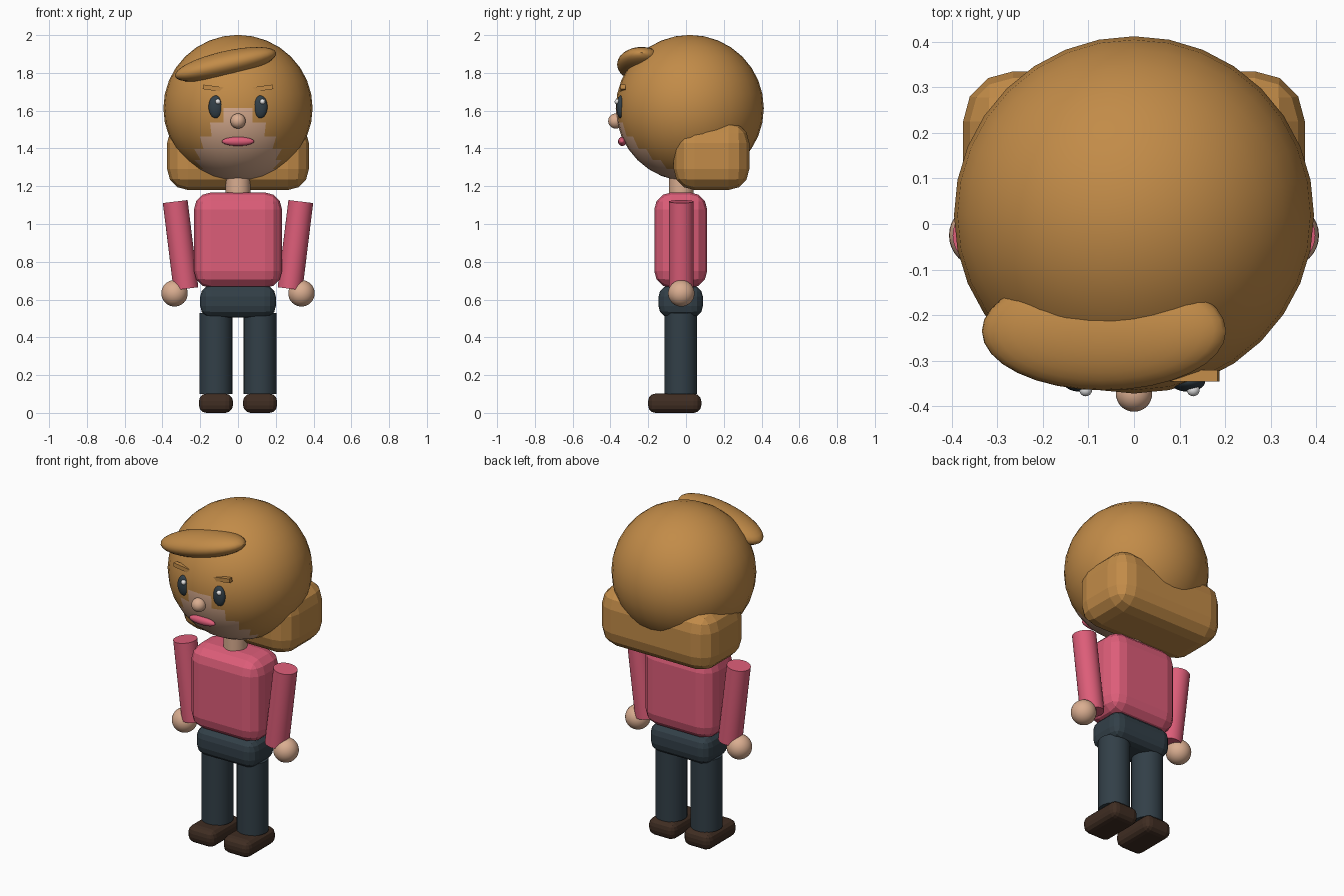
import bpy
from math import radians, degrees, atan2, hypot

cube = bpy.data.objects.get("Cube")
if cube:
    bpy.data.objects.remove(cube, do_unlink=True)


def material(name, rgb):
    m = bpy.data.materials.new(name)
    m.use_nodes = True
    m.diffuse_color = (*rgb, 1)
    m.node_tree.nodes["Principled BSDF"].inputs["Base Color"].default_value = (*rgb, 1)
    return m


HAIR = material("golden_brown_hair", (0.54, 0.26, 0.065))
SKIN = material("skin", (0.70, 0.42, 0.28))
PINK = material("pink_cloth", (0.72, 0.11, 0.19))
NAVY = material("dark_slate", (0.032, 0.05, 0.064))
BROWN = material("dark_brown_leather", (0.05, 0.026, 0.016))
WHITE = material("white", (0.85, 0.85, 0.85))


def finish(name, mat, size, smooth=True):
    """Name, scale and colour the primitive that was just added."""
    ob = bpy.context.object
    ob.name = ob.data.name = name
    ob.scale = size
    bpy.ops.object.transform_apply(location=False, rotation=False, scale=True)
    ob.data.materials.append(mat)
    if smooth:
        bpy.ops.object.shade_smooth_by_angle(angle=radians(40))
    return ob


def ball(name, mat, loc, radii, tilt=0):
    bpy.ops.mesh.primitive_uv_sphere_add(segments=32, ring_count=16, radius=1,
                                         location=loc, rotation=(0, radians(tilt), 0))
    return finish(name, mat, radii)


def tube(name, mat, loc, radius, height, tilt=0):
    bpy.ops.mesh.primitive_cylinder_add(vertices=32, radius=1, depth=1,
                                        location=loc, rotation=(0, radians(tilt), 0))
    return finish(name, mat, (radius, radius, height))


def box(name, mat, loc, size, bevel=0, tilt=0):
    bpy.ops.mesh.primitive_cube_add(size=1, location=loc, rotation=(0, radians(tilt), 0))
    ob = finish(name, mat, size, smooth=False)
    if bevel:
        mod = ob.modifiers.new("rounding", "BEVEL")
        mod.width, mod.segments = bevel, 3
    return ob


# Head: a ball of hair whose lower front faces are skin, widening downward
head = ball("head", HAIR, (0, 0.02, 1.613), (0.395, 0.392, 0.388))
head.data.materials.append(SKIN)
for face in head.data.polygons:
    x, y, z = face.center
    longitude = abs(degrees(atan2(x, -y)))
    latitude = degrees(atan2(z, hypot(x, y)))
    if longitude < 3 - latitude:
        face.material_index = 1

# Hair pieces
ball("fringe", HAIR, (-0.066, -0.235, 1.845), (0.275, 0.13, 0.07), tilt=-13)
box("back_hair", HAIR, (0, 0.135, 1.36), (0.75, 0.4, 0.36), bevel=0.11)

# Face
ball("nose", SKIN, (0, -0.372, 1.545), (0.04, 0.04, 0.04))
ball("mouth", PINK, (0, -0.338, 1.437), (0.085, 0.022, 0.024))
for side, s in (("left", 1), ("right", -1)):
    ball(side + "_eye", NAVY, (s * 0.118, -0.346, 1.62), (0.038, 0.022, 0.06))
    ball(side + "_eye_glint", WHITE, (s * 0.118 + 0.012, -0.364, 1.648), (0.014, 0.014, 0.014))
    box(side + "_eyebrow", HAIR, (s * 0.126, -0.333, 1.718), (0.12, 0.026, 0.024), tilt=-s * 8)

# Body
tube("neck", SKIN, (0, -0.025, 1.19), 0.065, 0.16)
box("torso", PINK, (0, -0.028, 0.914), (0.466, 0.28, 0.506), bevel=0.09)
box("hips", NAVY, (0, -0.028, 0.59), (0.4, 0.235, 0.17), bevel=0.06)

# Limbs
for side, s in (("left", 1), ("right", -1)):
    tube(side + "_arm", PINK, (s * 0.304, -0.025, 0.888), 0.066, 0.465, tilt=s * 7)
    ball(side + "_hand", SKIN, (s * 0.336, -0.025, 0.633), (0.07, 0.07, 0.07))
    tube(side + "_leg", NAVY, (s * 0.117, -0.028, 0.315), 0.087, 0.43)
    box(side + "_shoe", BROWN, (s * 0.117, -0.06, 0.051), (0.18, 0.282, 0.102), bevel=0.04)
